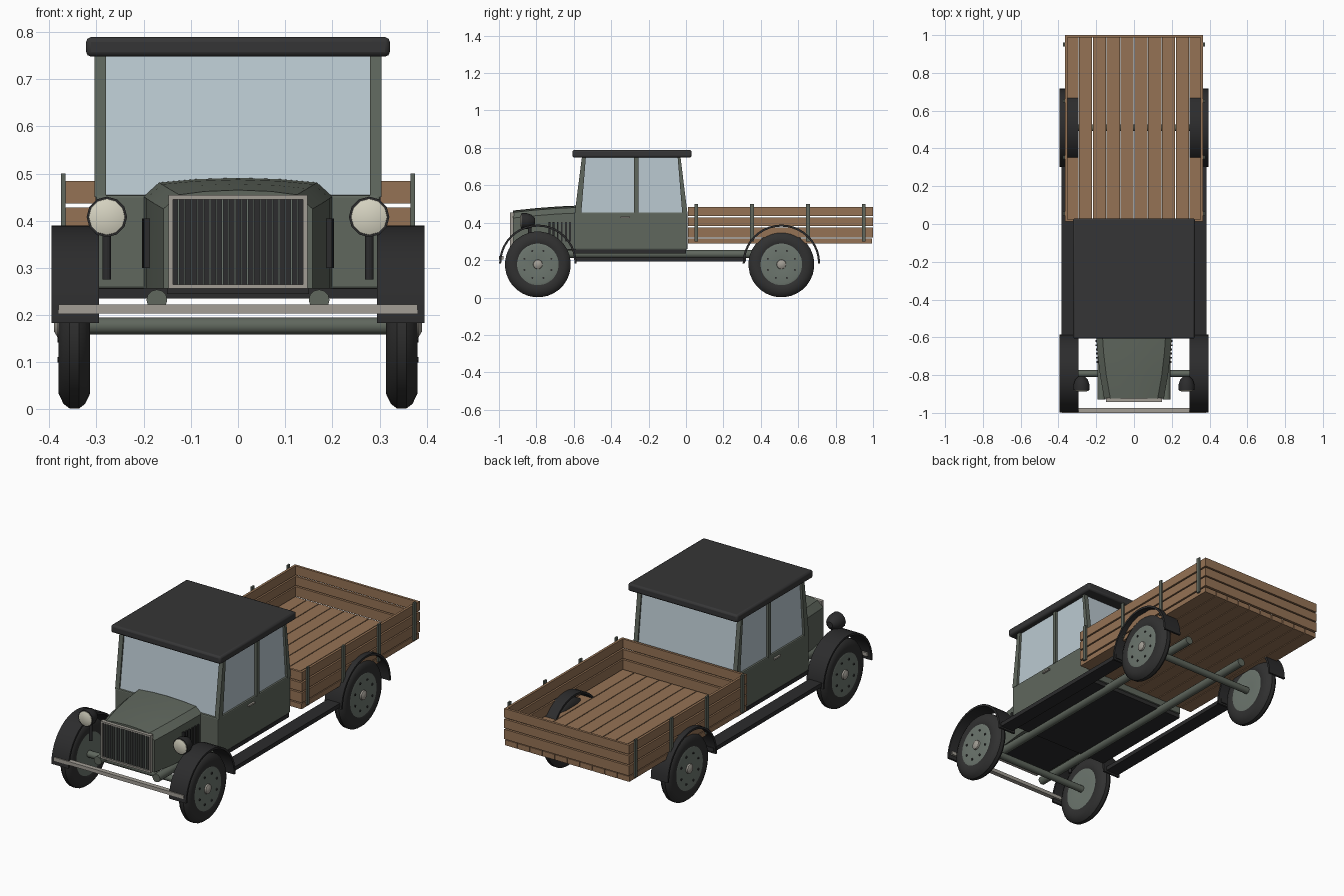
import bpy, bmesh, math
from mathutils import Vector

if "Cube" in bpy.data.objects:
    bpy.data.objects.remove(bpy.data.objects["Cube"])


def material(name, r, g, b):
    m = bpy.data.materials.new(name)
    m.use_nodes = True
    m.diffuse_color = (r, g, b, 1)
    m.node_tree.nodes["Principled BSDF"].inputs["Base Color"].default_value = (r, g, b, 1)
    return m


GREEN = material("grey green paint", .115, .135, .11)
WOOD = material("wood", .30, .17, .09)
BLACK = material("black trim", .025, .025, .026)
ROOF = material("roof cloth", .036, .036, .037)
RUBBER = material("rubber", .03, .03, .03)
GLASS = material("window glass", .50, .59, .64)
STEEL = material("pale steel", .36, .34, .30)
LENS = material("cream lens", .68, .66, .54)
WHEEL = material("wheel paint", .15, .18, .155)
SIDES = {1: "left", -1: "right"}


def build(name, solids, mat, smooth=False, bevel=0):
    """Skin each solid (a list of equal rings of points) and cap its ends."""
    bm = bmesh.new()
    for rings in solids:
        loops = [[bm.verts.new(p) for p in ring] for ring in rings]
        n = len(loops[0])
        for a, b in zip(loops, loops[1:]):
            for i in range(n):
                j = (i + 1) % n
                bm.faces.new((a[i], a[j], b[j], b[i]))
        bm.faces.new(loops[0])
        bm.faces.new(loops[-1])
    bmesh.ops.recalc_face_normals(bm, faces=bm.faces)
    mesh = bpy.data.meshes.new(name)
    bm.to_mesh(mesh)
    bm.free()
    mesh.materials.append(mat)
    ob = bpy.data.objects.new(name, mesh)
    bpy.context.collection.objects.link(ob)
    if bevel:
        mod = ob.modifiers.new("rounded edges", "BEVEL")
        mod.width, mod.segments = bevel, 2
    if smooth:
        bpy.ops.object.select_all(action="DESELECT")
        bpy.context.view_layer.objects.active = ob
        ob.select_set(True)
        bpy.ops.object.shade_smooth_by_angle(angle=math.radians(35))
    return ob


def rect(x0, x1, y0, y1, z):
    return [(x0, y0, z), (x1, y0, z), (x1, y1, z), (x0, y1, z)]


def box(x0, x1, y0, y1, z0, z1):
    return [rect(x0, x1, y0, y1, z0), rect(x0, x1, y0, y1, z1)]


def lathe(origin, direction, profile, n=24):
    """Circles of (distance, radius) along an axis."""
    d = Vector(direction).normalized()
    u = d.orthogonal().normalized()
    v = d.cross(u)
    turns = [2 * math.pi * (i + .5) / n for i in range(n)]
    return [[Vector(origin) + d * t + (u * math.cos(a) + v * math.sin(a)) * r for a in turns]
            for t, r in profile]


def tube(p, q, r, n=12):
    d = Vector(q) - Vector(p)
    return lathe(p, d, [(0, r), (d.length, r)], n)


# Chassis
AXLES = {"front": -.792, "rear": .51}
WZ = .177
build("chassis_rails", [tube((s * .172, -.93, .232), (s * .172, .64, .232), .022) for s in SIDES], GREEN, True)
build("axles", [tube((-.33, y, WZ), (.33, y, WZ), .018) for y in AXLES.values()], GREEN, True)
build("front_bumper", [box(-.38, .38, -1, -.975, .203, .222)], STEEL)
build("running_boards", [box(min(s * .31, s * .385), max(s * .31, s * .385), -.59, .32, .192, .214)
                         for s in SIDES], BLACK)

# Wheels and mudguards
for end, y in AXLES.items():
    for s, side in SIDES.items():
        tag = f"{end}_{side}"
        c, d = (s * .347, y, WZ), (s, 0, 0)
        build(tag + "_tyre", [lathe(c, d, [(-.024, .10), (-.033, .115), (-.033, .145), (-.023, .166), (-.01, .176),
              (.01, .176), (.023, .166), (.033, .145), (.033, .115), (.024, .10)], 32)], RUBBER, True)
        build(tag + "_wheel_disc", [lathe(c, d, [(-.028, .04), (-.032, .10), (-.030, .114), (.030, .114),
              (.034, .10), (.028, .04)], 32)], WHEEL, True)
        build(tag + "_hub_cap", [lathe(c, d, [(.02, .027), (.036, .024), (.043, .012)], 16)], STEEL, True)
        bolts = []
        for k in range(8):
            a = math.tau * (k + .5) / 8
            p = Vector(c) + Vector((s * .028, .078 * math.cos(a), .078 * math.sin(a)))
            bolts.append(lathe(p, d, [(0, .006), (.008, .006)], 6))
        build(tag + "_wheel_bolts", bolts, RUBBER)
        arc = []
        for k in range(21):
            a = math.pi * k / 20
            arc.append([(s * x, y + r * math.cos(a), WZ + .006 + r * math.sin(a))
                        for x, r in ((.295, .196), (.395, .196), (.395, .207), (.295, .207))])
        build(tag + "_mudguard", [arc], BLACK, True)

# Cab body, floor and roof
build("cab_floor", [box(-.30, .30, -.60, .0, .235, .256), box(-.15, .15, -.90, -.6, .245, .256)], BLACK)
build("cab_body", [box(-.302, .302, -.597, .008, .256, .455)], GREEN, bevel=.006)
build("cab_windows", [[rect(-.292, .292, -.588, .0, .45), rect(-.292, .292, -.548, -.036, .755)]], GLASS)
posts = []
for s in SIDES:
    a, b = sorted((s * .28, s * .304))
    posts.append([rect(a, b, -.595, -.560, .45), rect(a, b, -.556, -.535, .755)])
    posts.append([rect(a, b, -.020, .008, .45), rect(a, b, -.045, -.030, .755)])
    posts.append(box(a, b, -.277, -.255, .45, .755))
build("window_posts", posts, GREEN)
build("roof", [box(-.322, .322, -.607, .03, .748, .789)], ROOF, True, .01)
build("door_handles", [box(s * .306 - .006, s * .306 + .006, -.35, -.30, .425, .433) for s in SIDES], STEEL)


# Bonnet: narrow at the radiator, wider and taller at the cab
def bonnet_ring(y, w, top):
    half = [(w, .256), (w, top - .04), (w - .033, top - .010), (w * .45, top - .003)]
    return [(x, y, z) for x, z in half] + [(0, y, top)] + [(-x, y, z) for x, z in reversed(half)]


build("bonnet", [[bonnet_ring(-.925, .158, .465), bonnet_ring(-.80, .180, .478),
                  bonnet_ring(-.68, .194, .487), bonnet_ring(-.59, .20, .491)]], GREEN, True)
louvers = []
for s in SIDES:
    for k in range(6):
        y = -.735 + k * .022
        x = s * (.193 + .005 * k / 5)
        louvers.append(box(x - .006, x + .006, y, y + .01, .30, .405))
build("bonnet_louvers", louvers, BLACK)

# Radiator grille
build("grille_back", [box(-.14, .14, -.932, -.92, .262, .448)], BLACK)
build("grille_bars", [box(x - .0018, x + .0018, -.937, -.93, .264, .446)
                      for x in [-.126 + k * .0133 for k in range(20)]], WHEEL)
build("grille_frame", [box(-.147, .147, -.942, -.92, .445, .454), box(-.147, .147, -.942, -.92, .256, .265),
                       box(-.147, -.138, -.942, -.92, .265, .445), box(.138, .147, -.942, -.92, .265, .445)], STEEL)

# Headlamps
for s, side in SIDES.items():
    c = (s * .278, -.88, .408)
    build(side + "_headlamp", [lathe(c, (0, 1, 0), [(0, .043), (.028, .043), (.055, .034), (.073, .016)], 12)],
          BLACK, True)
    build(side + "_headlamp_lens", [lathe(c, (0, -1, 0), [(-.002, .039), (.002, .038), (.008, .022)], 12)], LENS, True)
    build(side + "_headlamp_stalk", [tube((s * .278, -.835, .275), (s * .278, -.835, .38), .009)], BLACK)

# Load bed: floor planks, slatted sides and stakes
W, Y0, Y1 = .366, .012, 1.0
pitch = 2 * W / 10
build("bed_floor", [box(-W + k * pitch + .002, -W + (k + 1) * pitch - .002, Y0, Y1 - .005, .288, .316)
                    for k in range(10)], WOOD)
side_boards, end_boards = [], []
for z0, z1 in ((.322, .374), (.381, .428), (.436, .484)):
    for s in SIDES:
        a, b = sorted((s * W, s * (W - .013)))
        side_boards.append(box(a, b, Y0, Y1, z0, z1))
    for y in (Y0, Y1 - .013):
        end_boards.append(box(-W + .013, W - .013, y, y + .013, z0, z1))
build("bed_side_boards", side_boards, WOOD)
build("bed_end_boards", end_boards, WOOD)
stakes = []
for s in SIDES:
    a, b = sorted((s * W, s * (W + .009)))
    stakes += [box(a, b, y - .01, y + .01, .30, .50) for y in (.055, .353, .652, .95)]
build("bed_stakes", stakes, GREEN)
